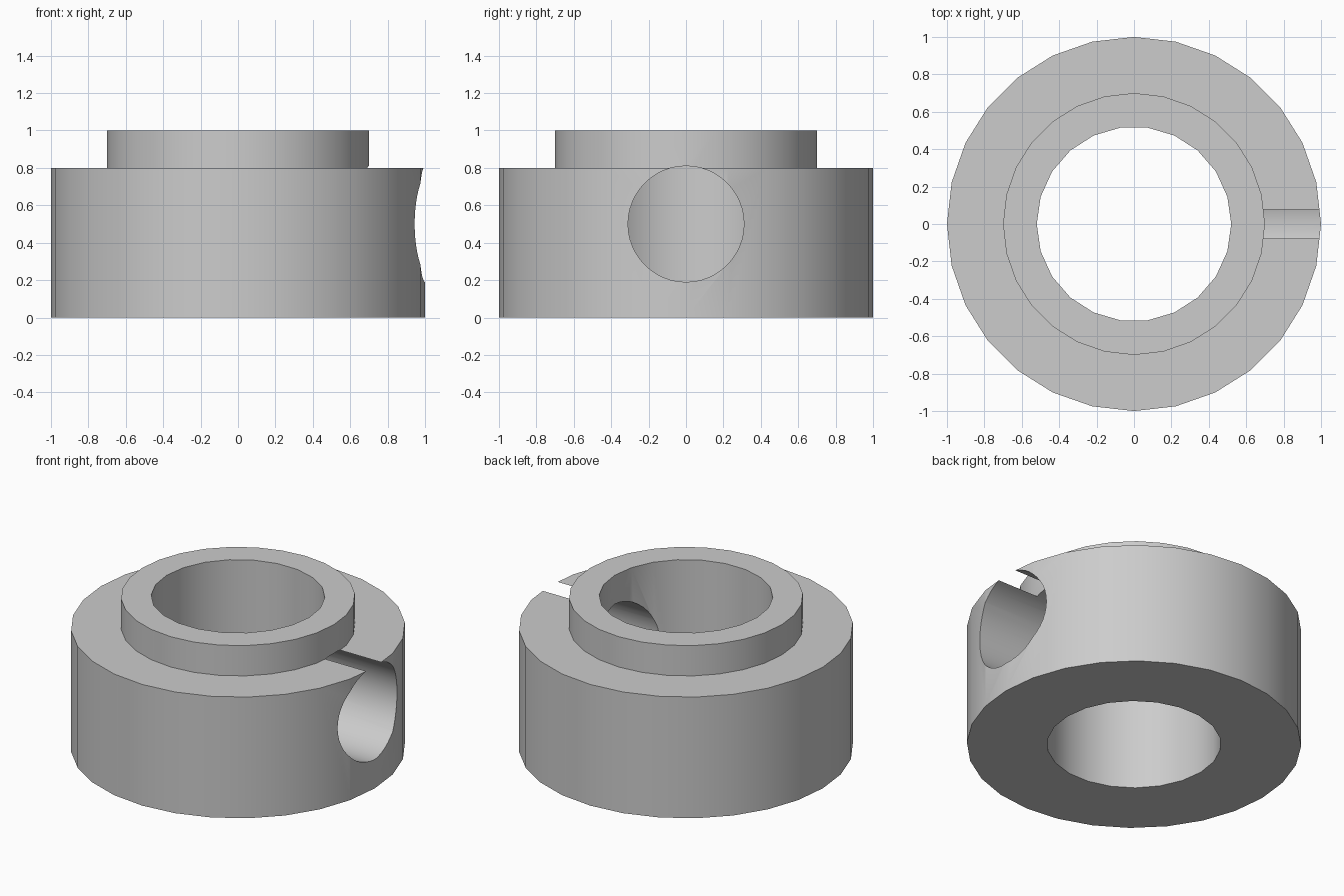
import bpy
import math

old = bpy.data.objects.get("Cube")
if old:
    bpy.data.objects.remove(old, do_unlink=True)

# Single plain metal colour
GREY = (0.604, 0.604, 0.604, 1.0)
metal = bpy.data.materials.new("plain_grey")
metal.use_nodes = True
metal.diffuse_color = GREY
metal.node_tree.nodes["Principled BSDF"].inputs["Base Color"].default_value = GREY


def cylinder(name, radius, z0, z1, sides):
    """Upright cylinder with a corner on the +x axis."""
    bpy.ops.mesh.primitive_cylinder_add(
        vertices=sides, radius=radius, depth=z1 - z0,
        location=(0, 0, (z0 + z1) / 2))
    obj = bpy.context.object
    obj.name = name
    obj.rotation_euler.z = math.pi / 2
    obj.data.materials.append(metal)
    return obj


def combine(target, tool, operation):
    """Apply a boolean and discard the tool."""
    mod = target.modifiers.new(tool.name, 'BOOLEAN')
    mod.operation = operation
    mod.solver = 'EXACT'
    mod.object = tool
    bpy.context.view_layer.objects.active = target
    bpy.ops.object.modifier_apply(modifier=mod.name)
    bpy.data.objects.remove(tool, do_unlink=True)


# Wide ring with a narrower raised shoulder
collar = cylinder("shaft_collar", 1.0, 0.0, 0.8, 28)
combine(collar, cylinder("shoulder", 0.7, 0.4, 1.0, 28), 'UNION')

# Central bore
combine(collar, cylinder("bore", 0.52, -0.5, 1.5, 22), 'DIFFERENCE')

# Radial side hole, breaking through the ledge and into the bore
hole = cylinder("side_hole", 0.31, 0.0, 1.2, 48)
hole.rotation_euler = (0, math.pi / 2, 0)
hole.location = (0.6, 0, 0.5)
combine(collar, hole, 'DIFFERENCE')

# Smooth walls, crisp rims
bpy.ops.object.select_all(action='DESELECT')
collar.select_set(True)
bpy.context.view_layer.objects.active = collar
bpy.ops.object.shade_smooth_by_angle(angle=math.radians(30))
